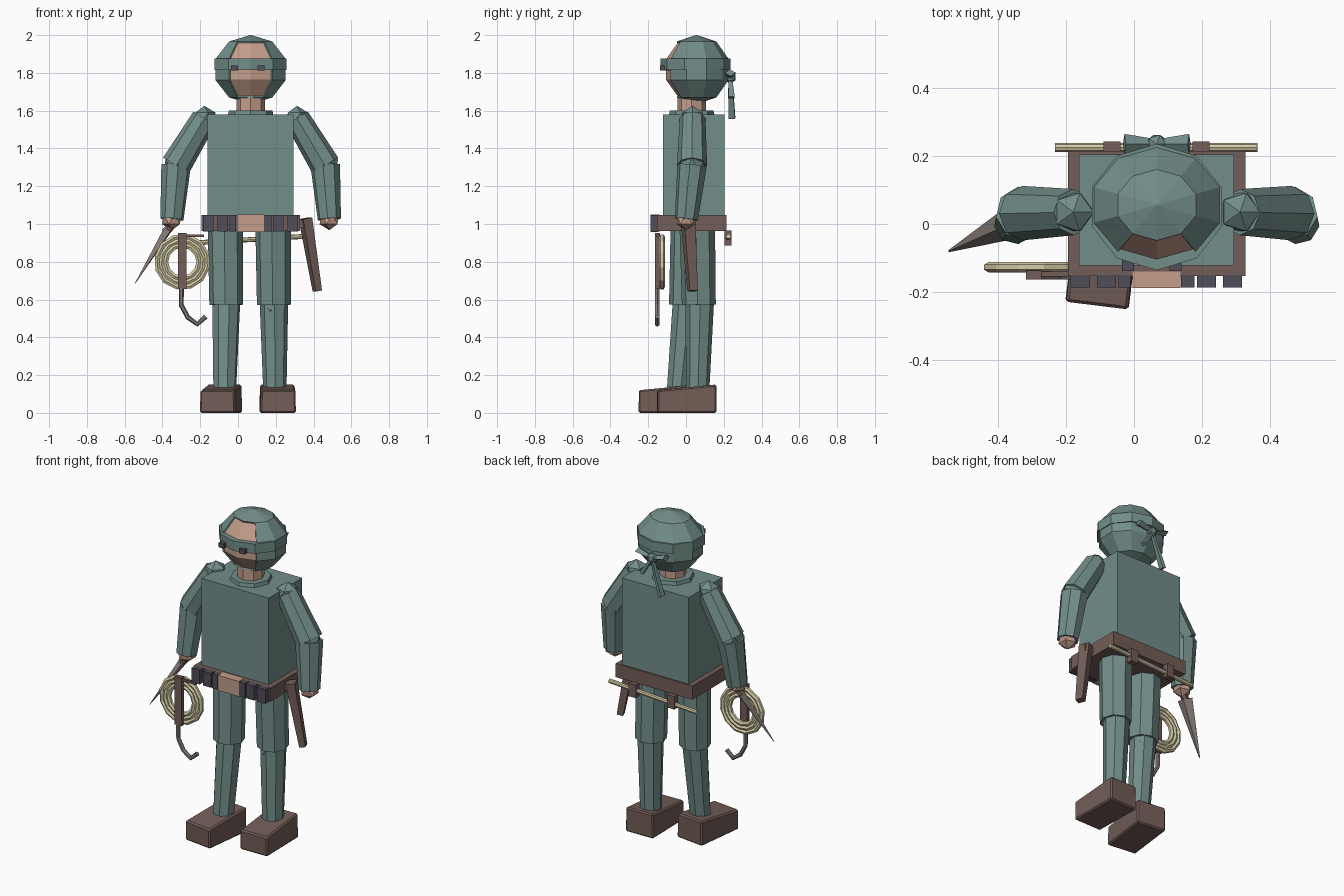
import bpy, bmesh, math
from mathutils import Matrix, Vector

if "Cube" in bpy.data.objects:
    bpy.data.objects.remove(bpy.data.objects["Cube"])


def material(name, r, g, b):
    m = bpy.data.materials.new(name)
    m.use_nodes = True
    m.diffuse_color = (r, g, b, 1)
    m.node_tree.nodes["Principled BSDF"].inputs["Base Color"].default_value = (r, g, b, 1)
    return m


CLOTH = material("teal_cloth", 0.17, 0.27, 0.255)
SKIN = material("skin", 0.55, 0.34, 0.26)
LEATHER = material("brown_leather", 0.17, 0.11, 0.095)
DARK = material("dark_grey", 0.08, 0.075, 0.095)
ROPE = material("rope_tan", 0.66, 0.6, 0.38)
STEEL = material("dull_steel", 0.24, 0.2, 0.185)
MID = 0.067  # x of the body's centre line


def finish(name, bm, mat):
    bmesh.ops.recalc_face_normals(bm, faces=bm.faces)
    me = bpy.data.meshes.new(name)
    bm.to_mesh(me)
    bm.free()
    me.materials.append(mat)
    ob = bpy.data.objects.new(name, me)
    bpy.context.collection.objects.link(ob)
    return ob


def box(name, lo, hi, mat):
    lo, hi = Vector(lo), Vector(hi)
    bm = bmesh.new()
    size = Matrix.Diagonal((hi - lo).to_4d())
    size[3][3] = 1
    bmesh.ops.create_cube(bm, size=1, matrix=Matrix.Translation((lo + hi) / 2) @ size)
    return finish(name, bm, mat)


def limb(name, a, b, ra, rb, mat, sides=8, flat=1.0, twist=0.0):
    """Tapered prism from a to b; flat squashes one cross axis."""
    a, b = Vector(a), Vector(b)
    bm = bmesh.new()
    rot = (b - a).to_track_quat("Z", "Y").to_matrix().to_4x4()
    bmesh.ops.create_cone(
        bm, cap_ends=True, segments=sides, radius1=ra, radius2=rb, depth=(b - a).length,
        matrix=Matrix.Translation((a + b) / 2) @ rot
        @ Matrix.Diagonal((1, flat, 1, 1)) @ Matrix.Rotation(twist, 4, "Z"))
    return finish(name, bm, mat)


def ball(name, at, r, mat):
    bm = bmesh.new()
    bmesh.ops.create_icosphere(bm, subdivisions=1, radius=r, matrix=Matrix.Translation(at))
    return finish(name, bm, mat)


def tube(name, pts, r, mat, cyclic=False):
    cu = bpy.data.curves.new(name, "CURVE")
    cu.dimensions = "3D"
    cu.bevel_depth, cu.bevel_resolution = r, 1
    cu.use_fill_caps = True
    sp = cu.splines.new("POLY")
    sp.points.add(len(pts) - 1)
    for p, co in zip(sp.points, pts):
        p.co = (*co, 1)
    sp.use_cyclic_u = cyclic
    tmp = bpy.data.objects.new(name + "_path", cu)
    bpy.context.collection.objects.link(tmp)
    dg = bpy.context.evaluated_depsgraph_get()
    me = bpy.data.meshes.new_from_object(tmp.evaluated_get(dg))
    bpy.data.objects.remove(tmp)
    me.materials.clear()
    me.materials.append(mat)
    for p in me.polygons:
        p.use_smooth = False
    ob = bpy.data.objects.new(name, me)
    bpy.context.collection.objects.link(ob)


def head_shell(name, scale, mat, opening):
    """Ten-sided ball with a corner at the front, optionally open over the face."""
    bm = bmesh.new()
    bmesh.ops.create_uvsphere(bm, u_segments=10, v_segments=5, radius=1)
    v = next(v for v in bm.verts if abs(v.co.z) < 0.9)
    turn = -math.pi / 2 - math.atan2(v.co.y, v.co.x)
    bmesh.ops.rotate(bm, verts=bm.verts, matrix=Matrix.Rotation(turn, 3, "Z"))
    if opening:
        front = []
        for f in bm.faces:
            c = f.calc_center_median()
            if abs(math.atan2(c.x, -c.y)) < 0.5 and abs(c.z) < 0.7:
                front.append(f)
        bmesh.ops.delete(bm, geom=front, context="FACES")
    bmesh.ops.scale(bm, verts=bm.verts, vec=Vector((0.205, 0.178, 0.183)) * scale)
    bmesh.ops.translate(bm, verts=bm.verts, vec=(MID, 0.056, 1.818))
    return finish(name, bm, mat)


# Head, hood and headband
head_shell("face", 0.955, SKIN, False)
hood = head_shell("hood", 1, CLOTH, True)
sol = hood.modifiers.new("thickness", "SOLIDIFY")
sol.thickness, sol.offset = 0.012, -1
band = limb("headband", (0, 0, -0.03), (0, 0, 0.03), 0.2, 0.2, CLOTH, 10)
band.scale.y = 0.93
band.location = (MID, 0.05, 1.845)
for side, x in (("right", -0.018), ("left", 0.122)):
    box(side + "_eye", (x - 0.018, -0.138, 1.812), (x + 0.018, -0.08, 1.84), DARK)

# Headband knot and tails
ball("knot", (MID, 0.235, 1.775), 0.032, CLOTH)
for s in (-1, 1):
    limb("knot_loop", (MID, 0.235, 1.775), (MID + s * 0.095, 0.235, 1.80), 0.014, 0.03, CLOTH, 4, 0.6)
limb("long_tail", (MID, 0.235, 1.77), (-0.005, 0.243, 1.56), 0.014, 0.025, CLOTH, 4, 0.6, math.pi / 4)
limb("short_tail", (MID, 0.235, 1.77), (0.13, 0.24, 1.67), 0.014, 0.024, CLOTH, 4, 0.6, math.pi / 4)

# Neck and torso
limb("neck", (MID, 0.03, 1.56), (MID, 0.03, 1.68), 0.076, 0.076, SKIN)
limb("collar", (MID, 0.03, 1.57), (MID, 0.03, 1.602), 0.122, 0.115, CLOTH)
box("torso", (-0.162, -0.122, 1.03), (0.294, 0.205, 1.58), CLOTH)

# Belt, buckle and pouches
box("belt", (-0.194, -0.153, 0.963), (0.328, 0.215, 1.047), LEATHER)
box("buckle", (-0.005, -0.188, 0.957), (0.137, -0.14, 1.05), SKIN)
for x, w in ((-0.158, 0.056), (-0.081, 0.056), (-0.028, 0.036),
             (0.158, 0.04), (0.213, 0.056), (0.29, 0.056)):
    box("pouch", (x - w / 2, -0.187, 0.96), (x + w / 2, -0.15, 1.048), DARK)

# Arms, mirrored about the centre line
for side, s in (("right", -1), ("left", 1)):
    shoulder = Vector((MID + s * 0.245, 0.035, 1.56))
    elbow = Vector((MID + s * 0.395, 0.032, 1.31))
    wrist = Vector((MID + s * 0.417, 0.002, 1.025))
    ball(side + "_shoulder", shoulder, 0.066, CLOTH)
    limb(side + "_upper_arm", shoulder, elbow, 0.068, 0.08, CLOTH)
    ball(side + "_elbow", elbow, 0.076, CLOTH)
    limb(side + "_forearm", elbow, wrist, 0.079, 0.062, CLOTH)
    ball(side + "_hand", wrist, 0.058, SKIN)

# Legs, the right one stepping forward
for side, hip, knee, ankle in (
        ("right", (-0.066, 0.012, 0.97), (-0.062, 0.0, 0.572), (-0.07, -0.04, 0.13)),
        ("left", (0.186, 0.06, 0.97), (0.19, 0.068, 0.572), (0.195, 0.062, 0.13))):
    shin_top = Vector(knee) + Vector((0, 0.005, 0.03))
    limb(side + "_thigh", hip, knee, 0.094, 0.09, CLOTH, twist=math.pi / 8)
    limb(side + "_shin", shin_top, ankle, 0.076, 0.062, CLOTH, twist=math.pi / 8)
    ball(side + "_knee", knee, 0.077, CLOTH)
    ball(side + "_ankle", Vector(ankle) + Vector((0, 0, 0.02)), 0.06, CLOTH)


def shoe(name, x, y, angle):
    bm = bmesh.new()
    bmesh.ops.create_cube(bm, size=1, matrix=Matrix.Diagonal((0.188, 0.312, 0.12, 1)))
    for v in bm.verts:
        v.co.z += 0.06
        if v.co.z > 0.06:
            v.co.z += 0.03 * (v.co.y > 0)
            v.co.x *= 0.97
    bmesh.ops.bevel(bm, geom=bm.edges[:], offset=0.008, segments=1, affect="EDGES")
    ob = finish(name, bm, LEATHER)
    ob.location = (x, y, 0)
    ob.rotation_euler.z = math.radians(angle)


shoe("right_shoe", -0.09, -0.085, -7)
shoe("left_shoe", 0.21, 0.003, 1)

# Sheath on the left hip
limb("sheath", (0.357, 0.01, 1.03), (0.42, 0.035, 0.645), 0.046, 0.032, LEATHER, 4, 0.8, math.pi / 4)
box("sheath_loop", (0.32, -0.015, 0.98), (0.385, 0.035, 1.025), LEATHER)

# Knife in the right hand
limb("knife_handle", (-0.345, 0.005, 1.0), (-0.385, -0.005, 0.955), 0.022, 0.022, LEATHER, 6)
limb("knife_blade", (-0.375, -0.004, 0.965), (-0.545, -0.08, 0.685), 0.045, 0.003, STEEL, 4, 0.5)

# Coiled rope, its strap and the hook
for i, r in enumerate((0.088, 0.112, 0.136)):
    ring = []
    for k in range(12):
        a = math.tau * (k + 0.3 * i) / 12
        ring.append((-0.295 + r * math.cos(a), -0.127, 0.8 + r * math.sin(a)))
    tube("rope_coil", ring, 0.015, ROPE, True)
box("rope_strap", (-0.318, -0.163, 0.655), (-0.272, -0.137, 0.952), LEATHER)
box("strap_hanger", (-0.3, -0.155, 0.93), (-0.18, -0.14, 0.945), LEATHER)
hook = [(-0.3, 0.66), (-0.3, 0.57), (-0.265, 0.505), (-0.215, 0.47), (-0.17, 0.51)]
tube("hook", [(x, -0.152, z) for x, z in hook], 0.013, STEEL)

# Rod slung behind the belt
limb("rod", (-0.232, 0.225, 0.9), (0.363, 0.225, 0.935), 0.013, 0.013, ROPE)
for x in (-0.065, 0.197):
    box("rod_loop", (x - 0.025, 0.205, 0.885), (x + 0.025, 0.242, 0.965), LEATHER)
